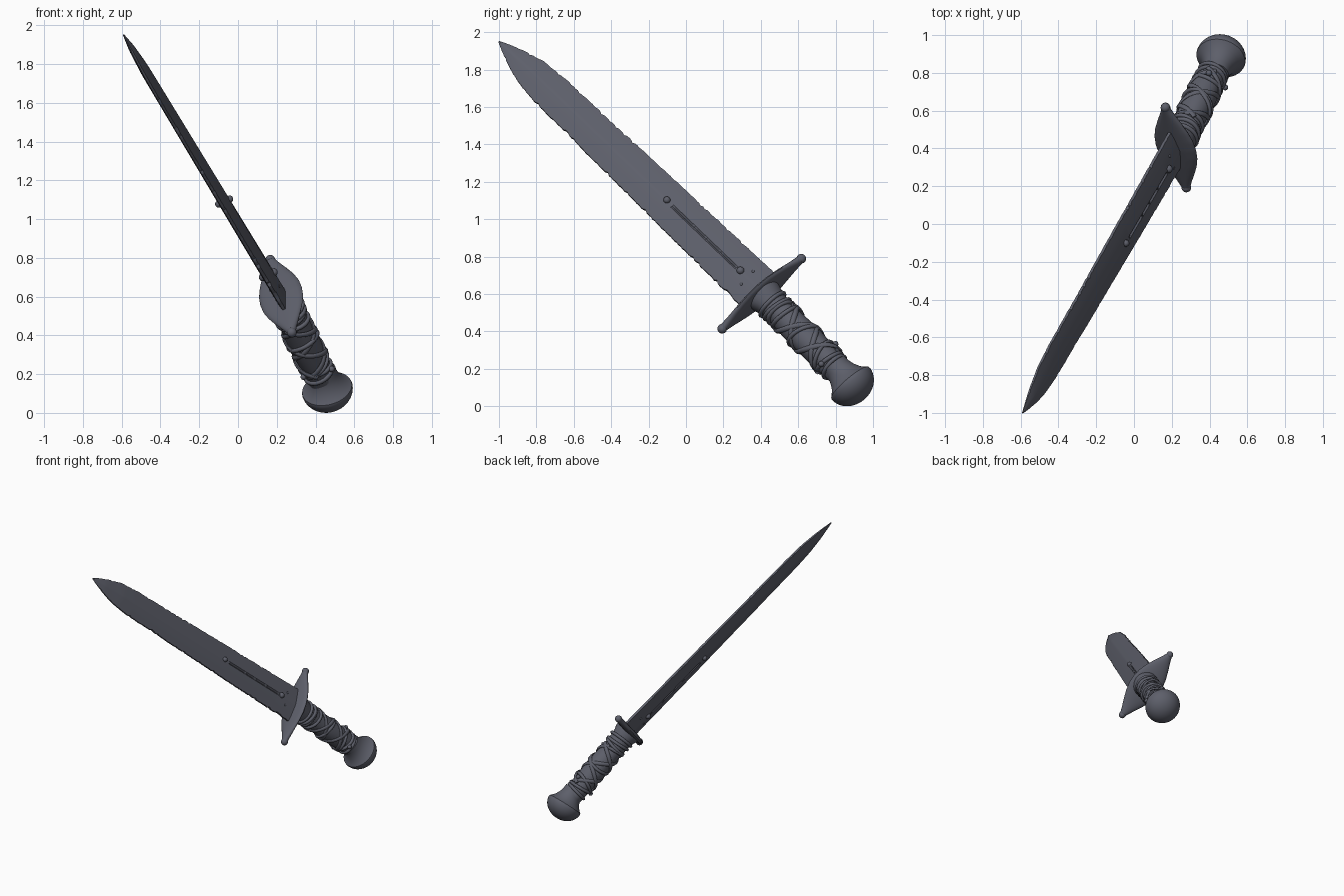
import bpy, bmesh, math, random
from mathutils import Vector, Matrix

if "Cube" in bpy.data.objects:
    bpy.data.objects.remove(bpy.data.objects["Cube"])

random.seed(4)
steel = bpy.data.materials.new("dark_steel")
steel.diffuse_color = (0.11, 0.115, 0.145, 1)
steel.use_nodes = True
steel.node_tree.nodes["Principled BSDF"].inputs["Base Color"].default_value = steel.diffuse_color

TIP = Vector((-0.59, -1.0, 1.95))
GUARD = Vector((0.222, 0.405, 0.602))
POMMEL = Vector((0.46, 0.88, 0.122))
WIDE = Vector((-0.177, 0.76, 0.625))


def frame(origin, zdir, xdir=WIDE):
    z = zdir.normalized()
    x = (xdir - z * xdir.dot(z)).normalized()
    y = z.cross(x)
    m = Matrix((x, y, z)).transposed().to_4x4()
    m.translation = origin
    return m


BLADE = frame(TIP, GUARD - TIP)              # local z = distance from the tip
HILT = frame(GUARD, POMMEL - GUARD)          # local z = distance below the guard
END = frame(POMMEL, Vector((0.20, 0.635, -0.746)))
LENGTH = (GUARD - TIP).length
GRIP = (POMMEL - GUARD).length


def finish(name, bm, m, angle=35):
    bmesh.ops.recalc_face_normals(bm, faces=bm.faces)
    me = bpy.data.meshes.new(name)
    bm.to_mesh(me)
    bm.free()
    me.transform(m)
    me.materials.append(steel)
    ob = bpy.data.objects.new(name, me)
    bpy.context.collection.objects.link(ob)
    bpy.ops.object.select_all(action='DESELECT')
    ob.select_set(True)
    bpy.context.view_layer.objects.active = ob
    bpy.ops.object.shade_smooth_by_angle(angle=math.radians(angle))
    return ob


def loft(name, rings, m, closed=False, angle=35):
    bm = bmesh.new()
    vs = [[bm.verts.new(p) for p in r] for r in rings]
    n = len(vs[0])
    pairs = list(zip(vs, vs[1:])) + ([(vs[-1], vs[0])] if closed else [])
    for a, b in pairs:
        for i in range(n):
            j = (i + 1) % n
            bm.faces.new((a[i], a[j], b[j], b[i]))
    if not closed:
        bm.faces.new(vs[0])
        bm.faces.new(vs[-1])
    return finish(name, bm, m, angle)


def lathe(name, profile, m, n=32, wobble=0.0):
    rings = []
    for r, z in profile:
        rings.append([(r * (1 + wobble * math.sin(3 * a + 20 * z)) * math.cos(a),
                       r * (1 + wobble * math.sin(2 * a + 31 * z)) * math.sin(a), z)
                      for a in [2 * math.pi * i / n for i in range(n)]])
    return loft(name, rings, m)


def ball(name, pos, r, m):
    bm = bmesh.new()
    bmesh.ops.create_uvsphere(bm, u_segments=14, v_segments=9, radius=r,
                              matrix=Matrix.Translation(pos))
    return finish(name, bm, m, 60)


def interp(table, x):
    for (a, p), (b, q) in zip(table, table[1:]):
        if x <= b:
            return p + (q - p) * (x - a) / (b - a)
    return table[-1][1]


def strap(name, path, thick, wide, closed=False):
    """Sweep a rounded band along points that circle the grip axis."""
    n, rings = len(path), []
    for i, p in enumerate(path):
        a = path[(i - 1) % n] if closed else path[max(i - 1, 0)]
        b = path[(i + 1) % n] if closed else path[min(i + 1, n - 1)]
        out = Vector((p.x, p.y, 0)).normalized()
        side = (b - a).normalized().cross(out).normalized()
        rings.append([p + out * thick * math.cos(t) + side * wide * math.sin(t)
                      for t in [2 * math.pi * k / 8 for k in range(8)]])
    return loft(name, rings, HILT, closed, 60)


# blade: ridged section, nicked edges, narrow groove near the guard
widths = [(0, .004), (.06, .030), (.14, .060), (.26, .091), (.4, .104), (1.2, .118), (2.2, .133)]
thick = [(0, .004), (.12, .018), (.3, .026), (2.2, .035)]
rings, steps = [], 130
for i in range(steps + 1):
    s = LENGTH * i / steps
    W, H = interp(widths, s), interp(thick, s)
    nick = [(random.uniform(0, .004) + (.007 if random.random() < .09 else 0)) * min(1, s * 4)
            for _ in range(2)]
    c = min(.010, W * .3)
    cut = .012 if 1.40 < s < 1.90 and random.random() < .9 else 0
    xs = [-W + nick[0], -.62 * W, -c, 0, c, .62 * W, W - nick[1]]
    hs = [H * (1 - .78 * min(1, abs(x) / W) ** 1.3) for x in xs]
    hs[3] -= cut
    rings.append([(x, h, s) for x, h in zip(xs, hs)] +
                 [(x, -h, s) for x, h in reversed(list(zip(xs, hs)))])
loft("blade", rings, BLADE, angle=25)

# rivets at both ends of the groove, on both faces
for side in (1, -1):
    for k, (s, r) in enumerate(((1.35, .019), (1.94, .021))):
        ball(f"groove_rivet_{k}_{side}", (.004, side * .031, s), r, BLADE)
    for k, (x, s) in enumerate(((-.045, 2.0), (.05, 1.99), (.0, 2.03))):
        ball(f"small_rivet_{k}_{side}", (x, side * .022, s), .009, BLADE)

# guard: lens shaped plate with knobbed ends
outline = [(0, .118), (.06, .113), (.12, .096), (.18, .070), (.23, .046), (.27, .028), (.30, .020)]
rings = []
for i in range(-24, 25):
    x = .295 * i / 24
    b = interp(outline, abs(x))
    h = .027 - .02 * abs(x)
    rings.append([(x, b * math.cos(t), LENGTH + h * math.sin(t))
                  for t in [2 * math.pi * k / 20 for k in range(20)]])
loft("guard", rings, BLADE, angle=50)
for side in (1, -1):
    ball(f"guard_knob_{side}", (side * .288, 0, LENGTH), .026, BLADE)

# grip core with flared collar under the guard
lathe("grip", [(.098, 0), (.097, .03), (.088, .06), (.081, .10), (.076, .16), (.080, .26),
               (.083, .36), (.080, .46), (.074, .55), (.072, .62), (.072, GRIP - .02)],
      HILT, wobble=.03)


# tilted rings round the grip
def ring(name, d, r, tilt, phase, t=.012, w=.012):
    pts = [Vector((r * math.cos(a), r * math.sin(a), d + tilt * math.sin(a + phase)))
           for a in [2 * math.pi * i / 40 for i in range(40)]]
    strap(name, pts, t, w, True)


for k, (d, r, tilt, ph) in enumerate(((.085, .085, .006, 0), (.125, .082, .012, 1),
                                      (.155, .080, .016, 2.5), (.185, .080, .014, .6),
                                      (.34, .084, .03, 2.0), (.50, .080, .028, 4),
                                      (.545, .077, .014, 1), (.585, .075, .008, 3))):
    ring(f"grip_ring_{k}", d, r, tilt, ph)

# crossing straps spiralling both ways
for k, (turn, ph) in enumerate(((1, 0), (1, math.pi), (-1, .7), (-1, .7 + math.pi))):
    pts = []
    for i in range(61):
        f = i / 60
        a = ph + turn * f * 2.2 * math.pi
        r = .083 + .003 * (k > 1)
        pts.append(Vector((r * math.cos(a), r * math.sin(a), .18 + .36 * f)))
    strap(f"grip_strap_{k}", pts, .009, .014)

# knots on the lower bindings
for k, (a, d) in enumerate(((.3, .50), (2.2, .55), (4.1, .53))):
    ball(f"strap_knot_{k}", (.091 * math.cos(a), .091 * math.sin(a), d), .016, HILT)

# pommel: flared neck into a domed cap
profile = [(.070, -.135), (.073, -.10), (.082, -.07), (.100, -.035), (.122, -.012), (.131, -.004)]
profile += [(.133 * math.cos(t), .112 * math.sin(t))
            for t in [math.pi / 2 * (i + .4) / 12.5 for i in range(12)]]
profile.append((.003, .112))
lathe("pommel", profile, END, 40)
